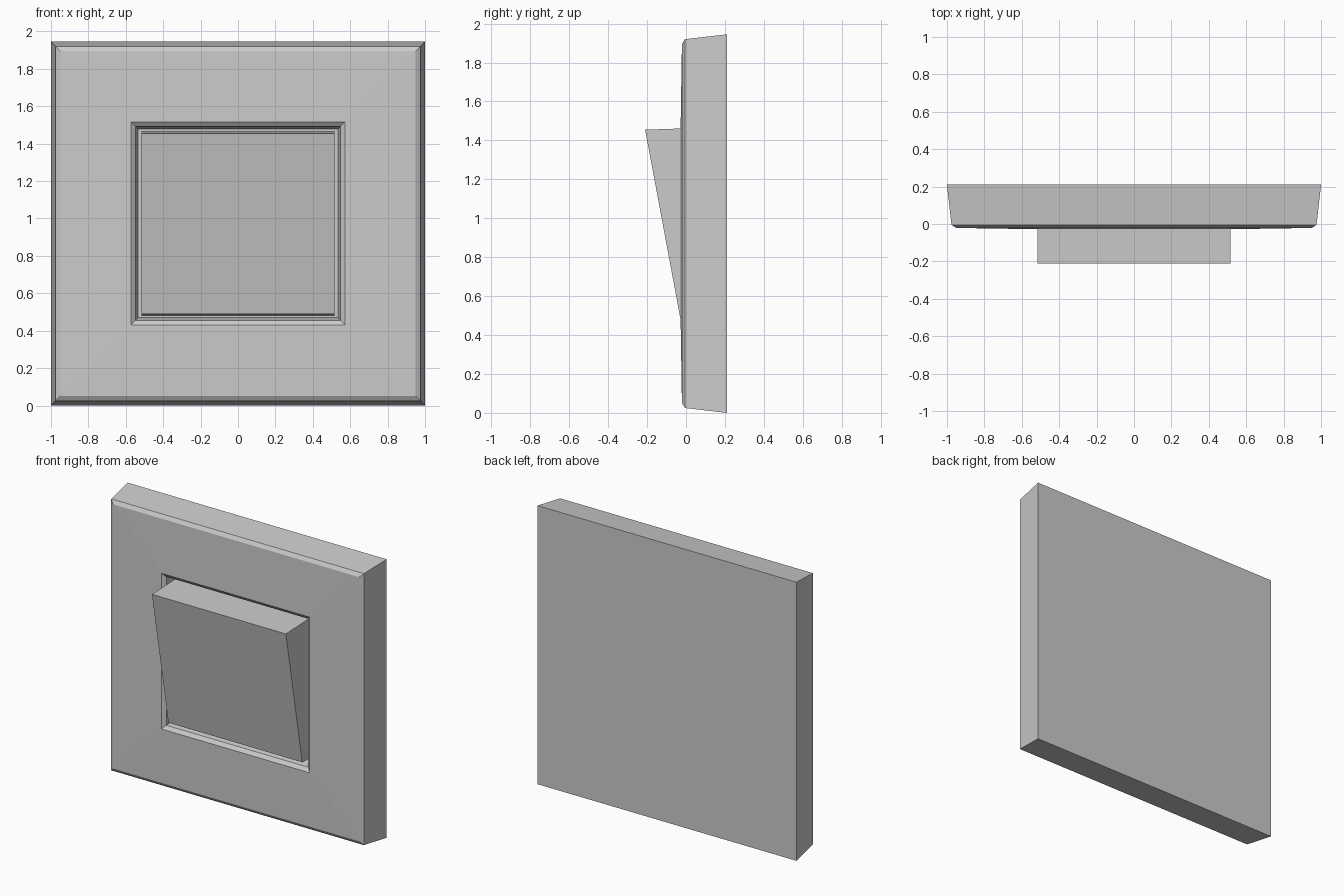
import bpy, bmesh

if "Cube" in bpy.data.objects:
    bpy.data.objects.remove(bpy.data.objects["Cube"])

H = 1.945          # plate height
CZ = H / 2         # centre height


def make_object(name, bm):
    bmesh.ops.recalc_face_normals(bm, faces=bm.faces)
    mesh = bpy.data.meshes.new(name)
    bm.to_mesh(mesh)
    bm.free()
    obj = bpy.data.objects.new(name, mesh)
    bpy.context.collection.objects.link(obj)
    return obj


def nested_rings(name, rings):
    """Bridge rectangular rings (half width, bottom z, top z, y) and cap both ends."""
    bm = bmesh.new()
    loops = []
    for hx, z0, z1, y in rings:
        corners = ((-hx, z0), (hx, z0), (hx, z1), (-hx, z1))
        loops.append([bm.verts.new((x, y, z)) for x, z in corners])
    for a, b in zip(loops, loops[1:]):
        for i in range(4):
            j = (i + 1) % 4
            bm.faces.new((a[i], a[j], b[j], b[i]))
    bm.faces.new(loops[0])
    bm.faces.new(loops[-1])
    return make_object(name, bm)


# Wall plate: tapered sides, chamfered front edge, bevelled rim and recess
nested_rings("wall_plate", [
    (1.0, 0.0, H, 0.21),
    (0.976, 0.025, H - 0.025, -0.005),
    (0.95, 0.05, H - 0.05, -0.021),
    (0.573, 0.43, 1.517, -0.027),
    (0.548, 0.455, 1.492, -0.008),
    (0.535, 0.47, 1.478, 0.08),
])

# Rocker: wedge tilted out at the top
profile = [(0.09, 0.48), (-0.03, 0.49), (-0.21, 1.455), (0.09, 1.465)]
bm = bmesh.new()
sides = [[bm.verts.new((x, y, z)) for y, z in profile] for x in (-0.517, 0.517)]
for side in sides:
    bm.faces.new(side)
for i in range(4):
    j = (i + 1) % 4
    bm.faces.new((sides[0][i], sides[0][j], sides[1][j], sides[1][i]))
make_object("rocker", bm)
